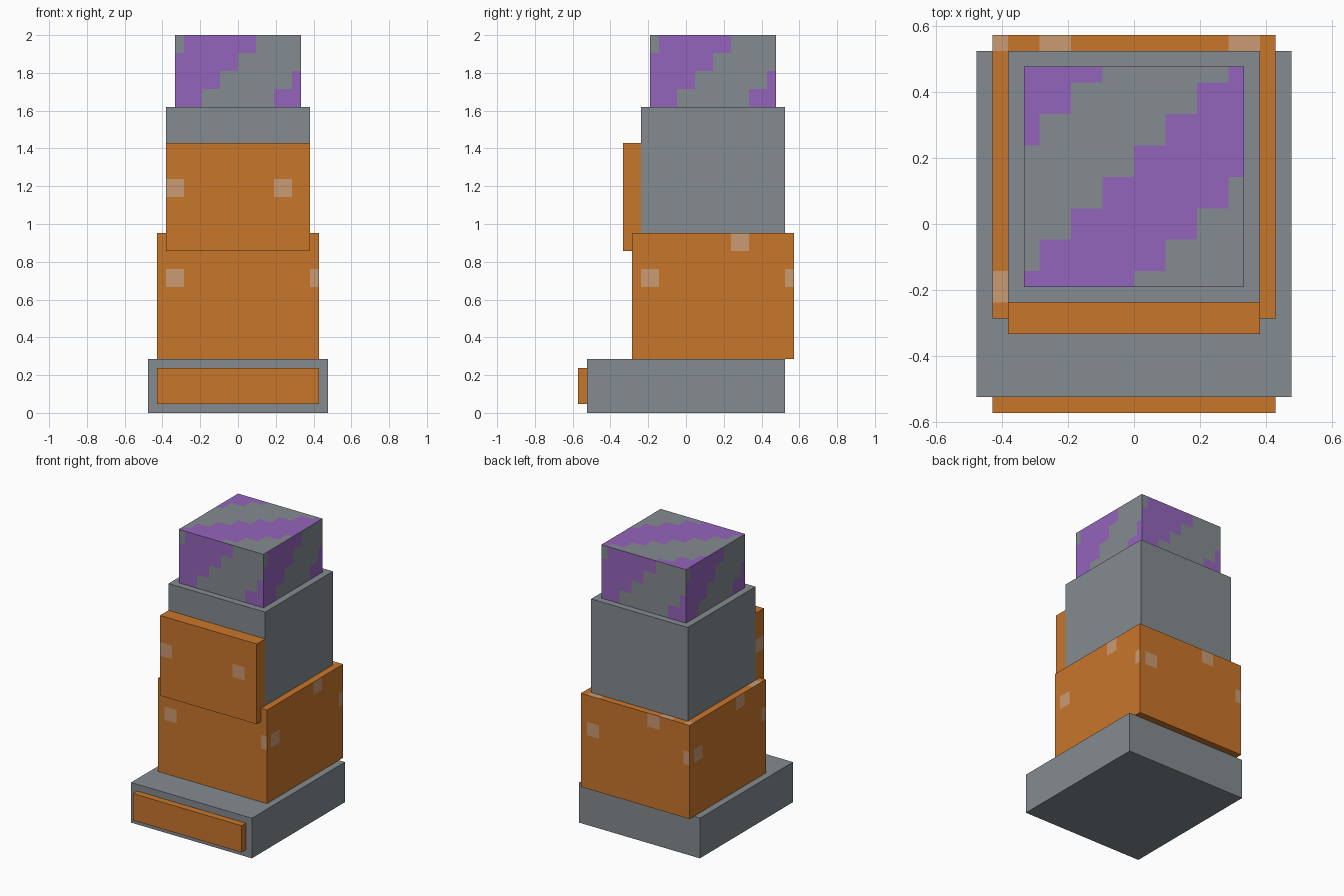
import bpy, bmesh, math
from mathutils import Vector

if "Cube" in bpy.data.objects:
    bpy.data.objects.remove(bpy.data.objects["Cube"])

U = 2 / 21  # one block unit; the model is 21 units tall


def material(name, rgb):
    m = bpy.data.materials.new(name)
    lin = [(c / 255 / 12.92) if c < 11 else ((c / 255 + 0.055) / 1.055) ** 2.4 for c in rgb]
    m.diffuse_color = (*lin, 1)
    m.use_nodes = True
    m.node_tree.nodes["Principled BSDF"].inputs["Base Color"].default_value = m.diffuse_color
    return m


GREY = material("grey", (132, 139, 144))
ORANGE = material("orange", (201, 118, 43))
PALE = material("pale_orange", (203, 155, 115))
PURPLE = material("purple", (148, 101, 188))


def box(name, lo, hi, mats, rule=None, shift=0.5):
    """Box from lo to hi in units; rule(side, column, row) marks the painted cells."""
    lo, hi = Vector(lo), Vector(hi)
    bm = bmesh.new()
    bmesh.ops.create_cube(bm, size=1)
    for v in bm.verts:
        v.co = (lo + hi) / 2 + v.co * (hi - lo)
    if rule:
        # cut the faces along the cell lines (y cells are offset by half a unit)
        for axis, offset in enumerate((0, 0.5, 0)):
            normal = Vector([float(i == axis) for i in range(3)])
            for k in range(-7, 22):
                if lo[axis] + 0.01 < k + offset < hi[axis] - 0.01:
                    bmesh.ops.bisect_plane(bm, geom=bm.verts[:] + bm.edges[:] + bm.faces[:],
                                           plane_co=normal * (k + offset), plane_no=normal)
        bm.normal_update()
        for f in bm.faces:
            c, n = f.calc_center_median(), f.normal
            depth = hi.z - c.z
            if n.z > 0.5:
                side, u, depth = "top", c.x - lo.x, hi.y - c.y + 0.5
            elif n.z < -0.5:
                continue
            elif n.y < -0.5:
                side, u = "front", c.x - lo.x
            elif n.y > 0.5:
                side, u = "back", hi.x - c.x
            elif n.x > 0.5:
                side, u = "right", c.y - lo.y
            else:
                side, u = "left", hi.y - c.y
            f.material_index = int(rule(side, math.floor(u + shift), math.floor(depth)))
        # merge cells of equal colour
        bmesh.ops.dissolve_limit(bm, angle_limit=0.01, verts=bm.verts[:], edges=bm.edges[:],
                                 delimit={'MATERIAL'})
    for v in bm.verts:
        v.co *= U
    me = bpy.data.meshes.new(name)
    bm.to_mesh(me)
    bm.free()
    for m in mats:
        me.materials.append(m)
    ob = bpy.data.objects.new(name, me)
    bpy.context.collection.objects.link(ob)
    return ob


def body_spots(side, col, row):
    if side == "top":
        return (col % 8, row % 8) == (0, 0) or (col, row) == (2, 0)
    return (col, row) in {(1, 2), (6, 0), (9, 2)}


def plate_spots(side, col, row):
    return row == 2 and ((side == "front" and col in (0, 6)) or side == "left")


def stripes(side, col, row):
    return (col + row + (1 if side == "top" else -1)) % 8 < 4


# foot slab and its front strip
box("foot", (-5, -5.5, 0), (5, 5.5, 3), [GREY])
box("foot_strip", (-4.5, -6, 0.5), (4.5, -5.5, 2.5), [ORANGE])
# spotted lower block
box("lower_block", (-4.5, -3, 3), (4.5, 6, 10), [ORANGE, PALE], body_spots)
# upper block with spotted front plate
box("upper_block", (-4, -2.5, 10), (4, 5.5, 17), [GREY])
box("front_plate", (-4, -3.5, 9), (4, -2.5, 15), [ORANGE, PALE], plate_spots, shift=0)
# diagonally striped cap
box("striped_cap", (-3.5, -2, 17), (3.5, 5, 21), [GREY, PURPLE], stripes)
